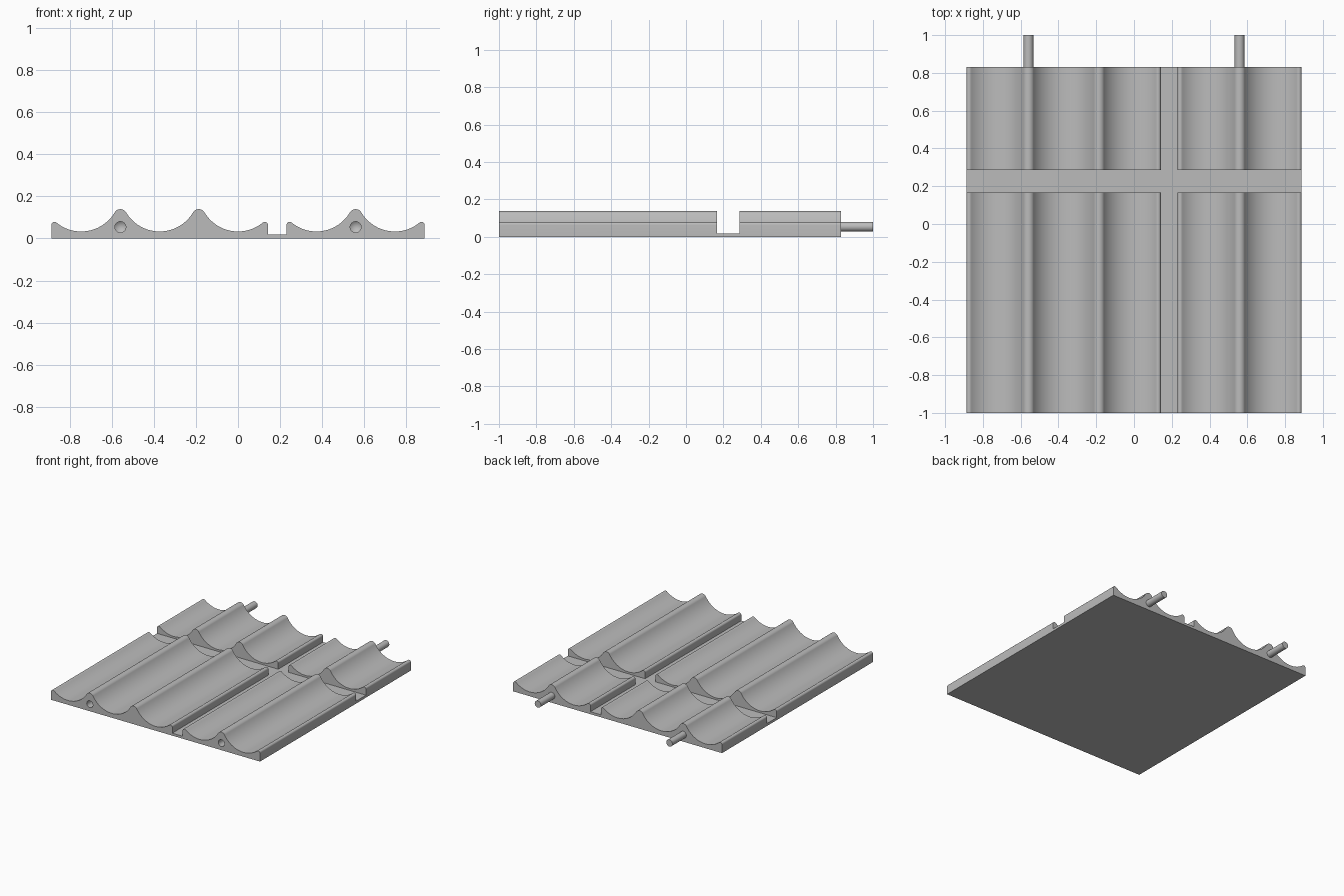
import bpy, bmesh
from math import sin, cos, pi, atan2, sqrt

cube = bpy.data.objects.get("Cube")
if cube:
    bpy.data.objects.remove(cube, do_unlink=True)

PITCH, HALF = 0.3725, 0.142         # groove spacing, groove centre to side wall
R_GROOVE, Z_GROOVE = 0.185, 0.218   # groove arc radius and centre height
R_RIDGE, Z_RIDGE = 0.032, 0.107     # rounded ridge crest
R_LIP = 0.015                       # rounded lip at plate and channel edges
FLOOR = 0.019
Y0, Y1 = -1.0, 0.83
PEG_X, PEG_Z, PEG_R = 1.5 * PITCH, 0.054, 0.026

mat = bpy.data.materials.new("stone grey")
mat.use_nodes = True
grey = (0.5, 0.5, 0.5, 1)
mat.diffuse_color = grey
mat.node_tree.nodes["Principled BSDF"].inputs["Base Color"].default_value = grey


def make_object(name, bm):
    bmesh.ops.recalc_face_normals(bm, faces=bm.faces)
    mesh = bpy.data.meshes.new(name)
    bm.to_mesh(mesh)
    bm.free()
    mesh.materials.append(mat)
    ob = bpy.data.objects.new(name, mesh)
    bpy.context.collection.objects.link(ob)
    return ob


def smooth(ob):
    bpy.ops.object.select_all(action='DESELECT')
    ob.select_set(True)
    bpy.context.view_layer.objects.active = ob
    bpy.ops.object.shade_smooth_by_angle(angle=pi / 6)


def arc(cx, cz, r, a0, a1, n):
    return [(cx + r * cos(a0 + (a1 - a0) * i / n), cz + r * sin(a0 + (a1 - a0) * i / n))
            for i in range(n + 1)]


def half_groove(edge):
    """Right half of a groove, ending in a lip at a wall or at a ridge crest."""
    if edge:
        cx = HALF - R_LIP
        cz = Z_GROOVE - sqrt((R_GROOVE + R_LIP) ** 2 - cx ** 2)
        r, end = R_LIP, 0
    else:
        cx, cz, r, end = PITCH / 2, Z_RIDGE, R_RIDGE, pi / 2
    a = atan2(cz - Z_GROOVE, cx)
    return (arc(0, Z_GROOVE, R_GROOVE, -pi / 2, a, 14)
            + arc(cx, cz, r, a + pi, end, 10)[1:])


# Cross-section: five grooves, with a channel between the fourth and the third
profile = [(-2 * PITCH - HALF, 0)]
for k in range(-2, 3):
    left = half_groove(k in (-2, 1))
    right = half_groove(k in (0, 2))
    profile += [(k * PITCH - x, z) for x, z in reversed(left)][:-1]
    profile += [(k * PITCH + x, z) for x, z in right]
    if k == 0:
        profile += [(HALF, FLOOR), (PITCH - HALF, FLOOR)]
profile.append((2 * PITCH + HALF, 0))
clean = [p for i, p in enumerate(profile)
         if abs(p[0] - profile[i - 1][0]) + abs(p[1] - profile[i - 1][1]) > 1e-5]

# Grooved plate
bm = bmesh.new()
face = bm.faces.new([bm.verts.new((x, Y0, z)) for x, z in clean])
ext = bmesh.ops.extrude_face_region(bm, geom=[face])
moved = [v for v in ext["geom"] if isinstance(v, bmesh.types.BMVert)]
bmesh.ops.translate(bm, verts=moved, vec=(0, Y1 - Y0, 0))
plate = make_object("grooved_plate", bm)


def rod(name, x, y0, y1, tip=0.0):
    """Round rod along y with an optional pointed far end."""
    bm = bmesh.new()
    ring = [(x + PEG_R * cos(2 * pi * i / 32), PEG_Z + PEG_R * sin(2 * pi * i / 32))
            for i in range(32)]
    near = [bm.verts.new((px, y0, pz)) for px, pz in ring]
    far = [bm.verts.new((px, y1, pz)) for px, pz in ring]
    bm.faces.new(near)
    point = bm.verts.new((x, y1 + tip, PEG_Z)) if tip else None
    for i in range(32):
        j = (i + 1) % 32
        bm.faces.new((near[i], near[j], far[j], far[i]))
        if tip:
            bm.faces.new((far[i], far[j], point))
    if not tip:
        bm.faces.new(far)
    return make_object(name, bm)


# Cutters: cross channel and two peg sockets
bm = bmesh.new()
bmesh.ops.create_cube(bm, size=1)
bmesh.ops.scale(bm, verts=bm.verts, vec=(2.2, 0.118, 0.4))
bmesh.ops.translate(bm, verts=bm.verts, vec=(0, 0.226, FLOOR + 0.2))
cutters = [make_object("cross_channel_cutter", bm)]
for s in (-1, 1):
    cutters.append(rod("socket_cutter", s * PEG_X, Y0 - 0.05, Y0 + 0.17, 0.02))

bpy.context.view_layer.objects.active = plate
for cutter in cutters:
    cutter.hide_render = True
    mod = plate.modifiers.new("cut", 'BOOLEAN')
    mod.operation, mod.solver, mod.object = 'DIFFERENCE', 'EXACT', cutter
    bpy.ops.object.modifier_apply(modifier=mod.name)
    bpy.data.objects.remove(cutter, do_unlink=True)
smooth(plate)

# Locating pegs on the back edge
for side, s in (("left", 1), ("right", -1)):
    smooth(rod(side + "_peg", s * PEG_X, Y1 - 0.01, 1.0))
